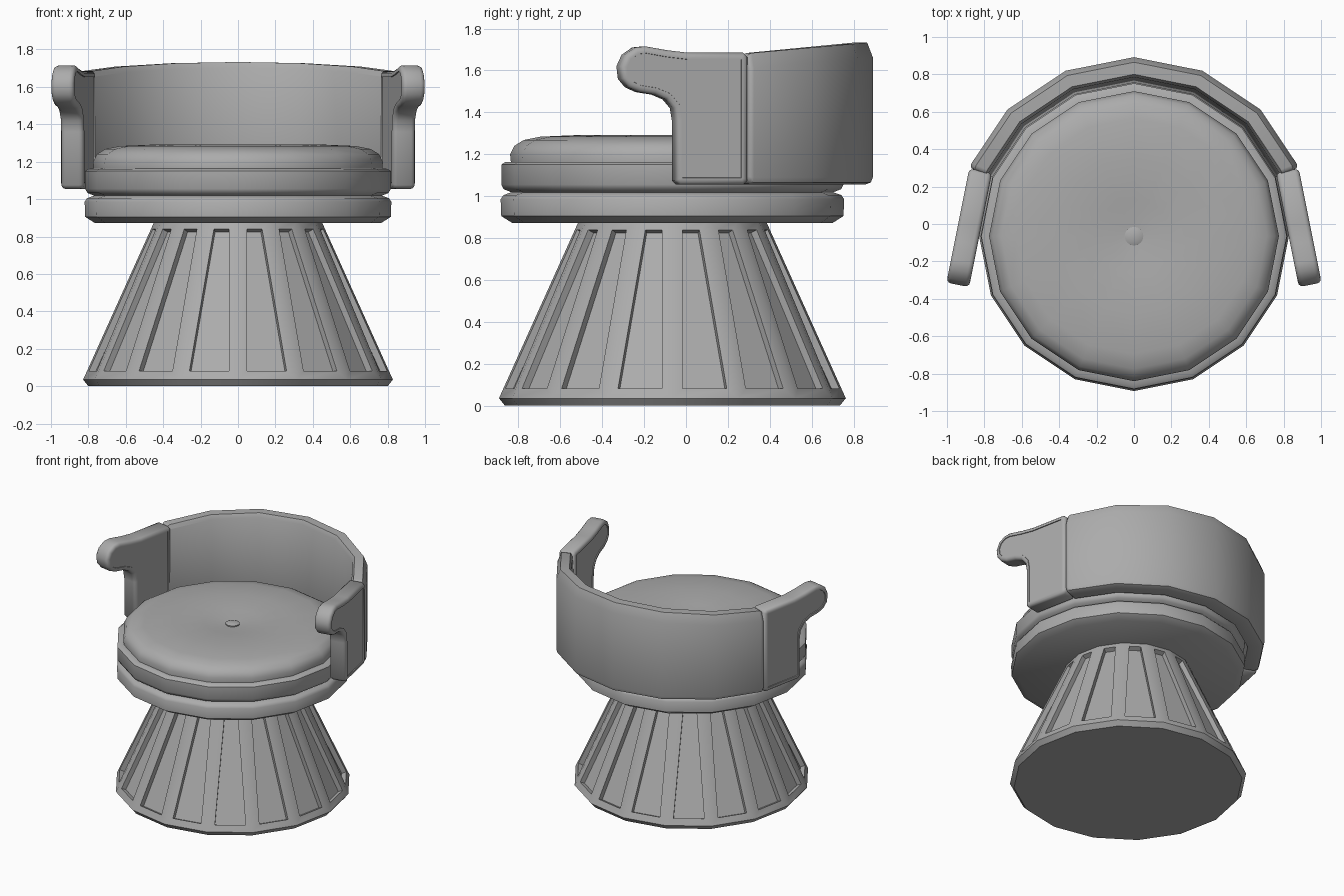
import bpy, bmesh
from math import sin, cos, pi, radians, atan

if "Cube" in bpy.data.objects:
    bpy.data.objects.remove(bpy.data.objects["Cube"])

SIDES = 16
CY = -0.065          # the round parts sit slightly forward of the centre
STEP = 2 * pi / SIDES

grey = bpy.data.materials.new("dark_grey")
grey.diffuse_color = (0.41, 0.41, 0.41, 1)
grey.use_nodes = True
grey.node_tree.nodes["Principled BSDF"].inputs["Base Color"].default_value = grey.diffuse_color


def finish(name, bm, bevel=0, limit=80, angle=32, panel=False):
    bmesh.ops.recalc_face_normals(bm, faces=bm.faces[:])
    me = bpy.data.meshes.new(name)
    bm.to_mesh(me)
    bm.free()
    me.materials.append(grey)
    ob = bpy.data.objects.new(name, me)
    bpy.context.collection.objects.link(ob)
    bpy.ops.object.select_all(action='DESELECT')
    bpy.context.view_layer.objects.active = ob
    ob.select_set(True)
    if bevel:
        m = ob.modifiers.new("bevel", 'BEVEL')
        m.width, m.segments = bevel, 3
        m.limit_method, m.angle_limit = 'ANGLE', radians(limit)
        bpy.ops.object.modifier_apply(modifier=m.name)
    if panel:        # shallow recess in the two large sides
        bm = bmesh.new()
        bm.from_mesh(ob.data)
        sides = sorted(bm.faces, key=lambda f: f.calc_area())[-2:]
        bmesh.ops.inset_individual(bm, faces=sides, thickness=0.008, depth=0,
                                   use_even_offset=True)
        bmesh.ops.inset_individual(bm, faces=sides, thickness=0.001, depth=-0.006)
        bm.to_mesh(ob.data)
        bm.free()
    bpy.ops.object.shade_smooth_by_angle(angle=radians(angle))
    return ob


def polar(bm, r, a, z):
    # angle measured from the back (+y)
    return bm.verts.new((r * sin(a), CY + r * cos(a), z))


def lathe(profile):
    bm = bmesh.new()
    rings = [[polar(bm, r, k * STEP, z) for k in range(SIDES)] for r, z in profile]
    bands = []
    for lo, hi in zip(rings, rings[1:]):
        bands.append([bm.faces.new((lo[k], lo[(k + 1) % SIDES], hi[(k + 1) % SIDES], hi[k]))
                      for k in range(SIDES)])
    bm.faces.new(rings[0])
    bm.faces.new(rings[-1])
    bmesh.ops.recalc_face_normals(bm, faces=bm.faces[:])
    return bm, bands


# conical base with a recessed slot in every facet
bm, bands = lathe([(0.80, 0), (0.828, 0.035), (0.445, 0.885)])
panels = bands[1]
bmesh.ops.inset_individual(bm, faces=panels, thickness=0.05, depth=0, use_even_offset=True)
bmesh.ops.inset_individual(bm, faces=panels, thickness=0.001, depth=-0.035)
finish("base", bm)

# swivel plate, seat ring, cushion and button
finish("swivel_plate", lathe([(0.765, 0.872), (0.817, 0.905), (0.82, 0.985), (0.807, 1.005),
                              (0.77, 1.018), (0.72, 1.02)])[0], angle=45)
finish("seat_ring", lathe([(0.72, 1.0), (0.76, 1.015), (0.805, 1.033), (0.817, 1.055),
                           (0.817, 1.15), (0.80, 1.162), (0.76, 1.165)])[0], angle=45)
finish("cushion", lathe([(0.77, 1.15), (0.775, 1.20), (0.755, 1.24), (0.71, 1.268),
                         (0.63, 1.284), (0.42, 1.293), (0.2, 1.28), (0.06, 1.262)])[0], angle=40)
finish("cushion_button", lathe([(0.05, 1.25), (0.05, 1.27), (0.03, 1.278)])[0])

# curved backrest, its top sloping down toward the arms
bm = bmesh.new()
sections = []
for k in range(-3, 4):
    a = k * STEP
    top = 1.733 - 0.09 * 0.93 * (1 - cos(a))
    sec = [(0.92, 1.055), (0.948, 1.066), (0.957, 1.09), (0.957, top - 0.07), (0.93, top),
           (0.865, top), (0.85, top - 0.03), (0.82, 1.10), (0.84, 1.055)]
    sections.append([polar(bm, r, a, z) for r, z in sec])
count = len(sec)
for s, t in zip(sections, sections[1:]):
    for i in range(count):
        j = (i + 1) % count
        bm.faces.new((s[i], s[j], t[j], t[i]))
bm.faces.new(sections[0])
bm.faces.new(sections[-1])
finish("backrest", bm, bevel=0.028, angle=42)

# splayed side arms with a rounded forward grip (side outline as y, z)
outline = [(0.285, 1.075), (0.285, 1.665), (0.265, 1.685), (0.0, 1.685), (-0.10, 1.697),
           (-0.20, 1.715), (-0.25, 1.71), (-0.30, 1.675), (-0.325, 1.62), (-0.318, 1.56),
           (-0.285, 1.52), (-0.235, 1.497), (-0.16, 1.485), (-0.105, 1.462),
           (-0.07, 1.42), (-0.06, 1.36), (-0.06, 1.075), (-0.04, 1.055), (0.265, 1.055)]
tilt = atan(0.2)
for side, name in ((1, "right_arm"), (-1, "left_arm")):
    bm = bmesh.new()
    rims = []
    for off in (-0.062, 0.062):
        rims.append([bm.verts.new((side * (0.877 - 0.2 * y + off * cos(tilt)),
                                   y + off * sin(tilt), z)) for y, z in outline])
    n = len(outline)
    for i in range(n):
        j = (i + 1) % n
        bm.faces.new((rims[0][i], rims[0][j], rims[1][j], rims[1][i]))
    bm.faces.new(rims[0])
    bm.faces.new(rims[1])
    finish(name, bm, bevel=0.024, limit=60, angle=46, panel=True)
